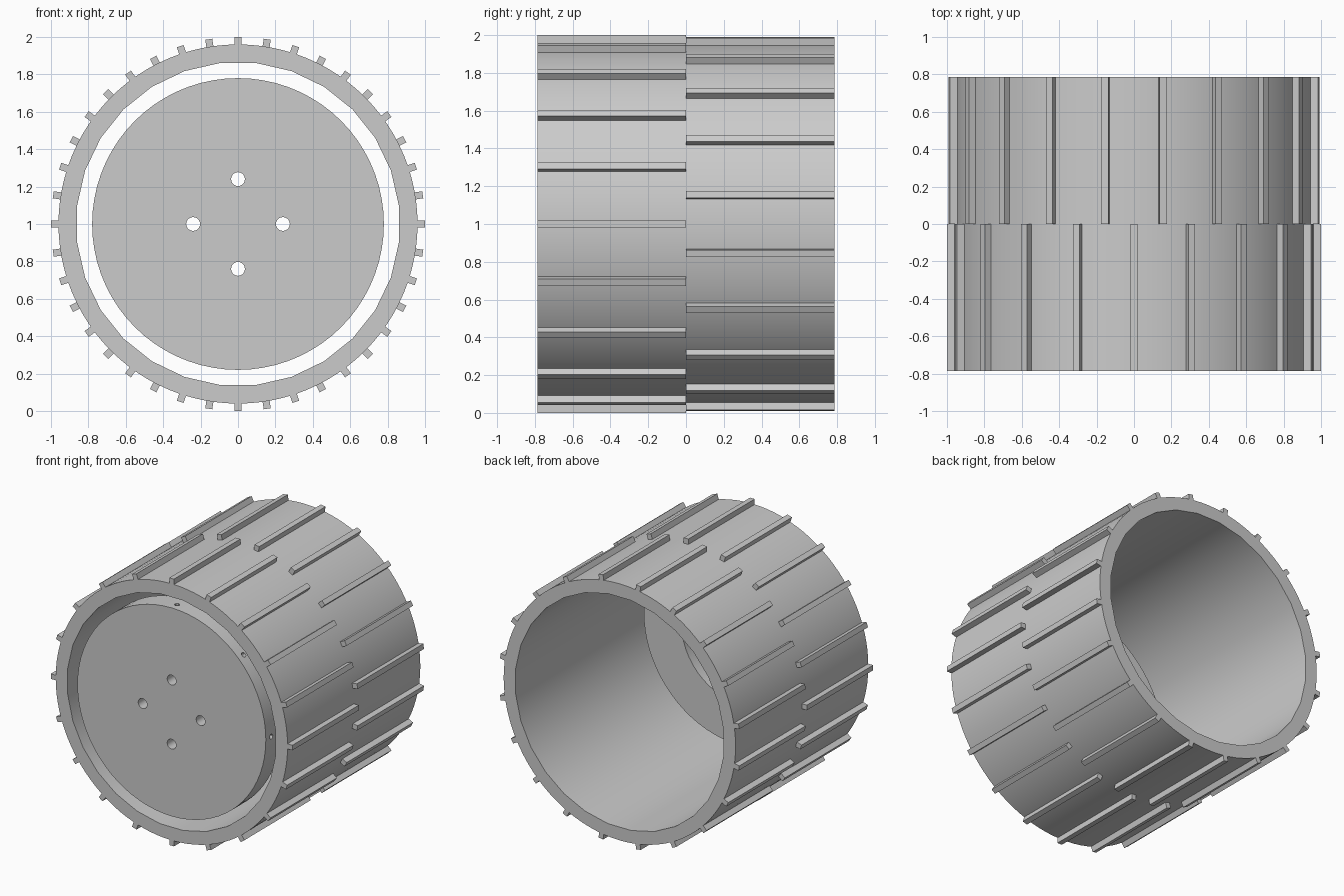
import bpy
import math
from mathutils import Matrix, Vector

cube = bpy.data.objects.get("Cube")
if cube:
    bpy.data.objects.remove(cube, do_unlink=True)

HALF = 0.785                       # half the wheel width
AXLE = Vector((0, 0, 1))           # wheel centre

grey = bpy.data.materials.new("plain_grey")
grey.use_nodes = True
grey.diffuse_color = (0.6, 0.6, 0.6, 1)
grey.node_tree.nodes["Principled BSDF"].inputs["Base Color"].default_value = (0.6, 0.6, 0.6, 1)


def cylinder(name, radius, y0, y1, sides, x=0, z=0, turn=0):
    """Cylinder along y, offset from the axle by x and z."""
    bpy.ops.mesh.primitive_cylinder_add(vertices=sides, radius=radius, depth=y1 - y0)
    ob = bpy.context.object
    ob.name = name
    ob.data.transform(Matrix.Translation(AXLE + Vector((x, (y0 + y1) / 2, z)))
                      @ Matrix.Rotation(math.pi / 2, 4, 'X')
                      @ Matrix.Rotation(turn, 4, 'Z'))
    ob.data.materials.append(grey)
    return ob


def activate(ob):
    bpy.ops.object.select_all(action='DESELECT')
    ob.select_set(True)
    bpy.context.view_layer.objects.active = ob


def cut(ob, cutters):
    """Subtract the cutters, then remove them."""
    for cutter in cutters:
        cutter.hide_render = True
        mod = ob.modifiers.new("cut", 'BOOLEAN')
        mod.operation = 'DIFFERENCE'
        mod.solver = 'EXACT'
        mod.object = cutter
        activate(ob)
        bpy.ops.object.modifier_apply(modifier=mod.name)
        bpy.data.objects.remove(cutter, do_unlink=True)
    activate(ob)
    bpy.ops.object.shade_smooth_by_angle(angle=math.radians(30))


# Tyre: smooth outside, coarser bore
tyre = cylinder("tyre", 0.96, -HALF, HALF, 96)
cut(tyre, [cylinder("bore", 0.866, -1, 1, 28, turn=math.pi / 28)])

# Hub: drum at the front with a recess in its back
hub = cylinder("hub", 0.78, -HALF, -0.615, 72)
cutters = [cylinder("recess", 0.468, -0.70, -0.5, 48)]

# Four bolt holes through the hub face
for i in range(4):
    a = i * math.pi / 2
    cutters.append(cylinder("bolt_hole", 0.037, -1, -0.5, 20,
                            x=0.24 * math.cos(a), z=0.24 * math.sin(a)))

# Eight small radial holes in the hub side
for i in range(8):
    a = i * math.pi / 4
    outward = Vector((math.cos(a), 0, math.sin(a)))
    bpy.ops.mesh.primitive_cylinder_add(vertices=12, radius=0.018, depth=0.3)
    hole = bpy.context.object
    hole.data.transform(Matrix.Translation(AXLE + outward * 0.75 + Vector((0, -0.72, 0)))
                        @ outward.to_track_quat('Z', 'Y').to_matrix().to_4x4())
    hole.data.materials.append(grey)
    cutters.append(hole)
cut(hub, cutters)

# Treads: two staggered rows of twenty bars
for row, y, start in (("front", -HALF / 2, 0), ("back", HALF / 2, 9)):
    for i in range(20):
        a = math.radians(start + i * 18)
        bpy.ops.mesh.primitive_cube_add(size=1)
        bar = bpy.context.object
        bar.name = f"{row}_tread_{i + 1}"
        bar.data.transform(Matrix.Translation(AXLE) @ Matrix.Rotation(-a, 4, 'Y')
                           @ Matrix.Translation((0.975, y, 0))
                           @ Matrix.Diagonal((0.05, HALF, 0.038, 1)))
        bar.data.materials.append(grey)
